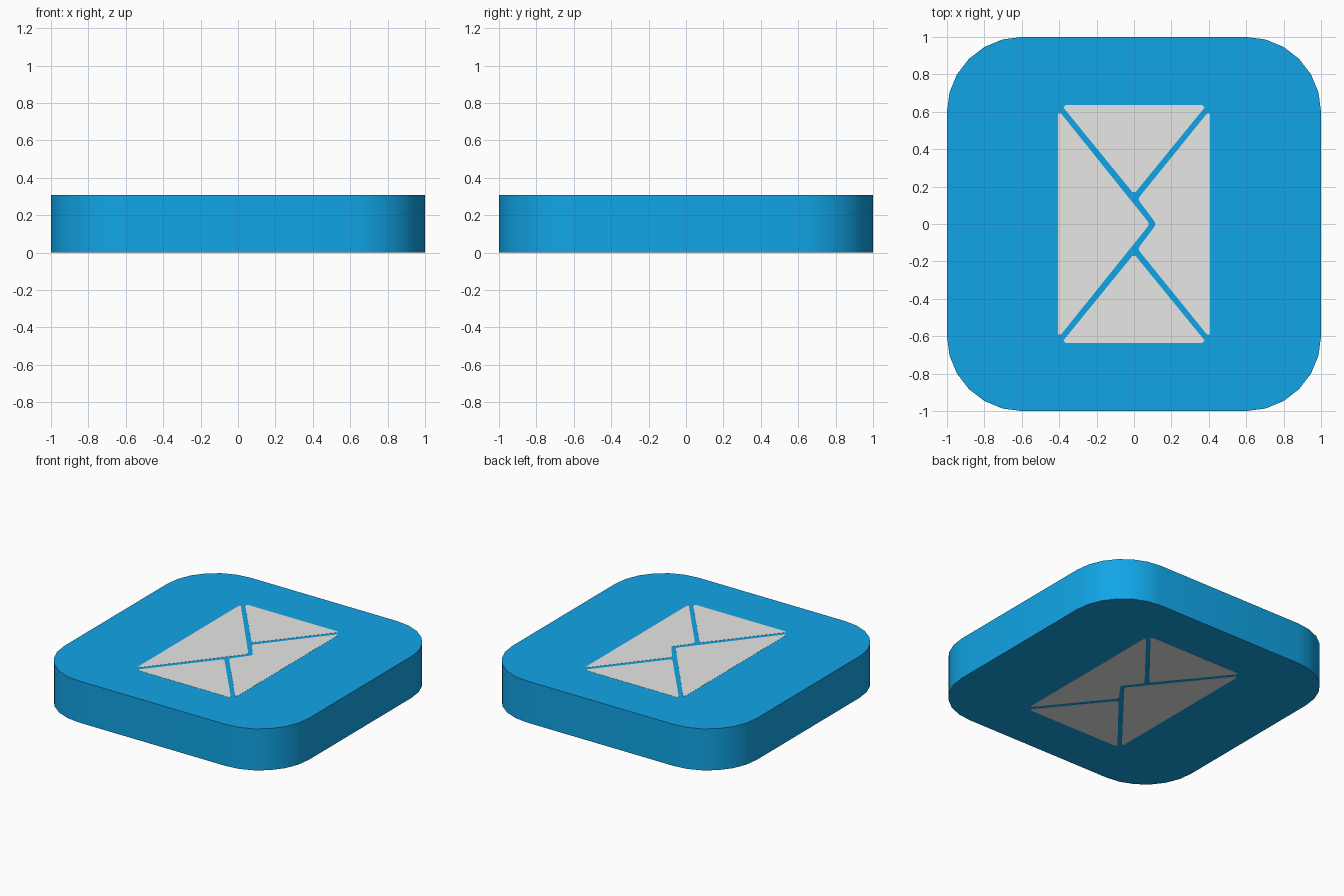
import bpy, bmesh, math

if "Cube" in bpy.data.objects:
    bpy.data.objects.remove(bpy.data.objects["Cube"])

H, R, LIP = 0.308, 0.4, 0.001


def material(name, rgb):
    m = bpy.data.materials.new(name)
    m.diffuse_color = (*rgb, 1)
    m.use_nodes = True
    m.node_tree.nodes["Principled BSDF"].inputs["Base Color"].default_value = m.diffuse_color
    return m


BLUE = material("bright blue", (0.006, 0.395, 0.836))
WHITE = material("soft white", (0.8, 0.8, 0.79))


def prism(name, pts, z0, z1, mat):
    """Extrude a counter-clockwise outline from z0 to z1."""
    bm = bmesh.new()
    face = bm.faces.new([bm.verts.new((x, y, z0)) for x, y in pts])
    ext = bmesh.ops.extrude_face_region(bm, geom=[face], use_keep_orig=True)
    verts = [g for g in ext["geom"] if isinstance(g, bmesh.types.BMVert)]
    bmesh.ops.translate(bm, vec=(0, 0, z1 - z0), verts=verts)
    bmesh.ops.recalc_face_normals(bm, faces=bm.faces)
    me = bpy.data.meshes.new(name)
    bm.to_mesh(me)
    bm.free()
    me.materials.append(mat)
    ob = bpy.data.objects.new(name, me)
    bpy.context.collection.objects.link(ob)
    return ob


# rounded square tile, six segments per corner
outline = []
for k, (sx, sy) in enumerate([(1, 1), (-1, 1), (-1, -1), (1, -1)]):
    for i in range(7):
        a = math.radians(90 * k + 15 * i)
        outline.append((sx * (1 - R) + R * math.cos(a),
                        sy * (1 - R) + R * math.sin(a)))
tile = prism("tile", outline, LIP, H, BLUE)
bpy.context.view_layer.objects.active = tile
tile.select_set(True)
bpy.ops.object.shade_smooth_by_angle(angle=math.radians(30))

# inlaid envelope, running through the tile and showing on both faces
flap = [(0.008, 0.17), (0.377, 0.622), (0.366, 0.636),
        (-0.366, 0.636), (-0.377, 0.622), (-0.008, 0.17)]
left_half = [(-0.406, 0.592), (-0.392, 0.592), (-0.383, 0.582), (0.075, 0.012), (0.079, 0)]
right_half = [(0.406, 0.592), (0.392, 0.592), (0.383, 0.582), (0.03, 0.146),
              (0.025, 0.132), (0.032, 0.118), (0.11, 0.014), (0.115, 0)]


def mirrored(half):
    return half + [(x, -y) for x, y in reversed(half) if y > 0]


inlays = {
    "envelope_top_flap": flap,
    "envelope_bottom_flap": [(x, -y) for x, y in flap],
    "envelope_left_side": mirrored(left_half),
    "envelope_right_side": mirrored(right_half),
}
for name, pts in inlays.items():
    prism(name, pts, 0, H + LIP, WHITE)
